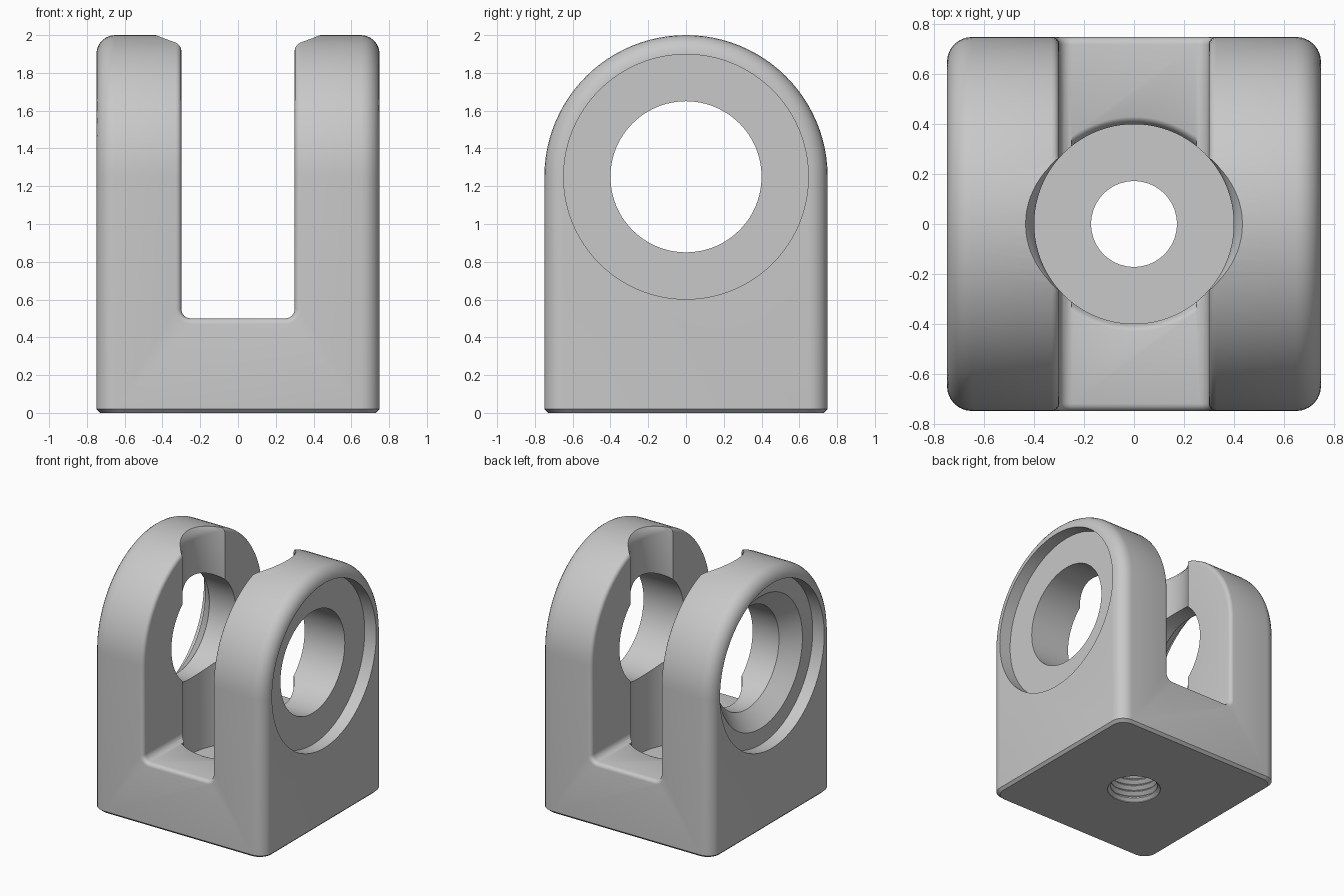
import bpy, bmesh, math

if "Cube" in bpy.data.objects:
    bpy.data.objects.remove(bpy.data.objects["Cube"])

W, ZC = 0.75, 1.25      # half width, pivot height
N = 96                  # sides of round features


def to_object(bm, name):
    bmesh.ops.recalc_face_normals(bm, faces=bm.faces[:])
    me = bpy.data.meshes.new(name)
    bm.to_mesh(me)
    bm.free()
    ob = bpy.data.objects.new(name, me)
    bpy.context.collection.objects.link(ob)
    return ob


def skin(rings, name):
    """Closed solid from a stack of equal point rings with flat end caps."""
    bm = bmesh.new()
    vs = [[bm.verts.new(p) for p in ring] for ring in rings]
    n = len(vs[0])
    for a, b in zip(vs, vs[1:]):
        for i in range(n):
            j = (i + 1) % n
            bm.faces.new((a[i], a[j], b[j], b[i]))
    bm.faces.new(vs[0][::-1])
    bm.faces.new(vs[-1])
    return to_object(bm, name)


def lathe(profile, name, along_x=False):
    """Turned solid from (radius, position along axis) points."""
    rings = []
    for r, h in profile:
        ring = []
        for i in range(N):
            a = 2 * math.pi * i / N
            u, v = r * math.cos(a), r * math.sin(a)
            ring.append((h, u, v + ZC) if along_x else (u, v, h))
        rings.append(ring)
    return skin(rings, name)


def boolean(ob, cutter, operation='DIFFERENCE'):
    mod = ob.modifiers.new("cut", 'BOOLEAN')
    mod.operation = operation
    mod.solver = 'EXACT'
    mod.object = cutter
    bpy.context.view_layer.objects.active = ob
    bpy.ops.object.modifier_apply(modifier=mod.name)
    bpy.data.objects.remove(cutter)


# Solid block: arched top, rounded side edges, chamfered foot
bm = bmesh.new()
for side in (-1, 1):
    for k in range(7):
        t = math.pi / 2 * k / 6
        x = side * (0.65 + 0.1 * math.sin(t))
        w = W - 0.1 * (1 - math.cos(t))
        for i in range(N // 2 + 1):
            a = 2 * math.pi * i / N
            bm.verts.new((x, w * math.cos(a), ZC + w * math.sin(a)))
        for s in (-1, 1):
            bm.verts.new((x, s * w, 0.02))
            bm.verts.new((x * 0.973, s * w * 0.973, 0))
bmesh.ops.convex_hull(bm, input=bm.verts[:])
bmesh.ops.dissolve_limit(bm, angle_limit=math.radians(0.5),
                         verts=bm.verts[:], edges=bm.edges[:])
block = to_object(bm, "clevis_block")

# Slot between the arms, with rounded floor corners
outline = [(0.3, 2.5), (-0.3, 2.5)]
for cx, start in ((-0.25, math.pi), (0.25, 1.5 * math.pi)):
    for k in range(7):
        a = start + math.pi / 2 * k / 6
        outline.append((cx + 0.05 * math.cos(a), 0.55 + 0.05 * math.sin(a)))
boolean(block, skin([[(x, y, z) for x, z in outline] for y in (-1, 1)], "slot"))

# Rounded mouth of the slot
bm = bmesh.new()
bm.from_mesh(block.data)
bmesh.ops.remove_doubles(bm, verts=bm.verts[:], dist=1e-5)
bmesh.ops.dissolve_limit(bm, angle_limit=math.radians(0.5),
                         verts=bm.verts[:], edges=bm.edges[:])
mouth = [e for e in bm.edges
         if len(e.link_faces) == 2 and e.calc_face_angle() > math.radians(40)
         and all(abs(v.co.x) < 0.302 and v.co.z > 0.498 for v in e.verts)]
bmesh.ops.bevel(bm, geom=mouth, offset=0.03, segments=4, profile=0.5,
                affect='EDGES', clamp_overlap=False)
bm.to_mesh(block.data)
bm.free()

# Pivot bore: recess on both sides, countersink on the left
boolean(block, lathe([(0.648, -0.9), (0.648, -0.65), (0.52, -0.65), (0.4, -0.53),
                      (0.4, 0.65), (0.648, 0.65), (0.648, 0.9)],
                     "pivot_bore", along_x=True))

# Vertical bore with a threaded hole through the foot
thread = [(0.195, -0.05), (0.195, 0.005), (0.172, 0.025)]
for k in range(4):
    z = 0.035 + 0.05 * k
    thread += [(0.172, z), (0.2, z + 0.022), (0.172, z + 0.044)]
boolean(block, lathe(thread + [(0.172, 0.25), (0.4, 0.25), (0.4, 1.93), (0.41, 1.965),
                               (0.435, 2.0), (0.435, 2.1)], "vertical_bore"))

# Softened rim where the vertical bore meets the slot floor
rim = lathe([(0.35, 0.4), (0.402, 0.465), (0.409, 0.485), (0.42, 0.496),
             (0.435, 0.502), (0.435, 0.53)], "bore_rim")
limit = skin([[(x, y, z) for x, y in ((-.25, -.6), (.25, -.6), (.25, .6), (-.25, .6))]
              for z in (0.3, 0.6)], "rim_limit")
boolean(rim, limit, 'INTERSECT')
boolean(block, rim)

# Colour and shading
mat = bpy.data.materials.new("plain grey")
mat.diffuse_color = (0.58, 0.58, 0.58, 1)
mat.use_nodes = True
mat.node_tree.nodes["Principled BSDF"].inputs["Base Color"].default_value = mat.diffuse_color
block.data.materials.clear()
block.data.materials.append(mat)
for p in block.data.polygons:
    p.material_index = 0
bpy.ops.object.select_all(action='DESELECT')
block.select_set(True)
bpy.context.view_layer.objects.active = block
bpy.ops.object.shade_smooth_by_angle(angle=math.radians(30))
